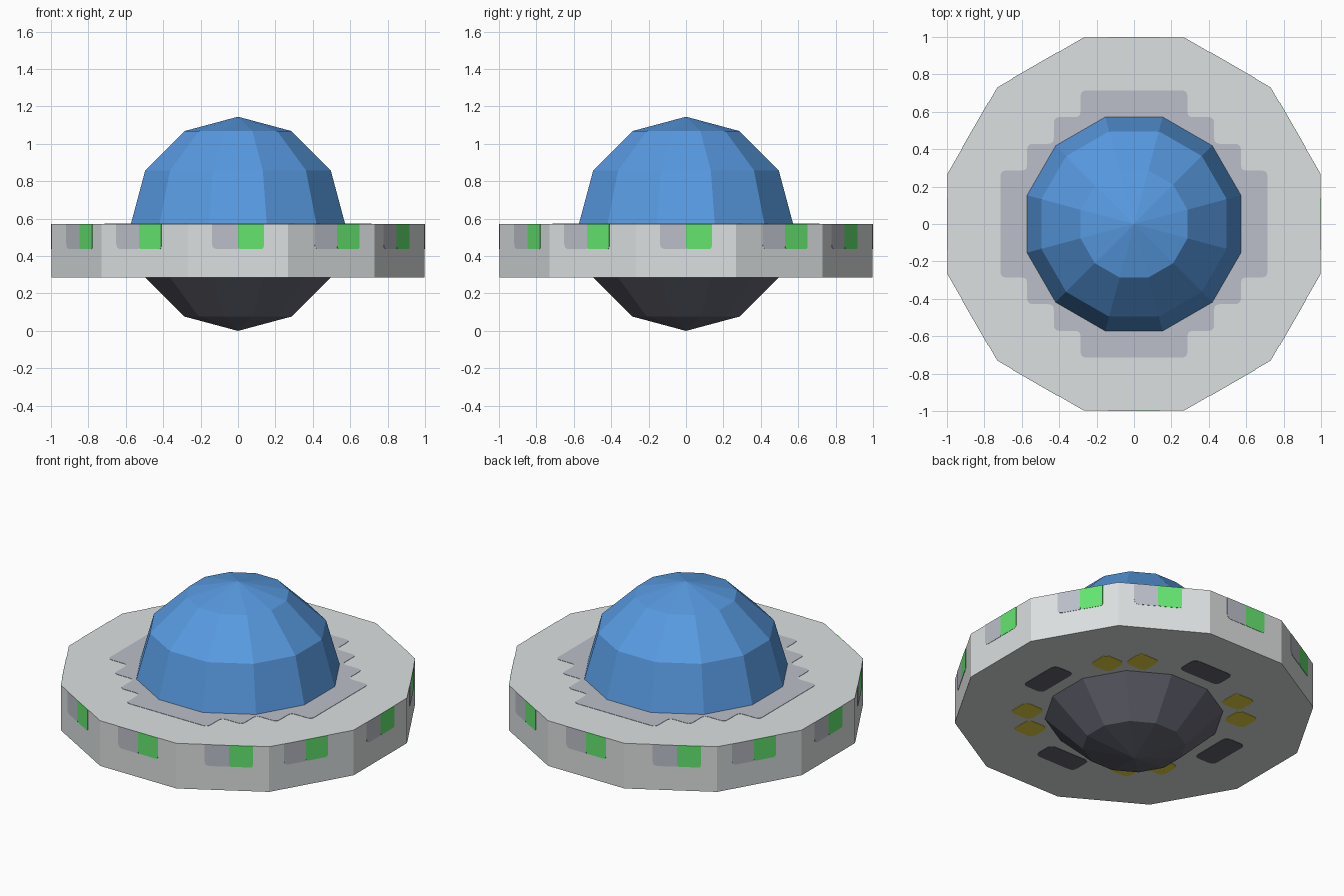
import bpy, bmesh, math
from mathutils import Matrix, Vector

if "Cube" in bpy.data.objects:
    bpy.data.objects.remove(bpy.data.objects["Cube"])

R = 0.5725            # ball radius (to the flats); also its centre height
Z_LOW, Z_TOP = R / 2, R
U = 1 / 7             # spacing of the blocky markings
T = 0.002             # thickness of painted plates


def material(name, hexcode):
    m = bpy.data.materials.new(name)
    c = [int(hexcode[i:i + 2], 16) / 255 for i in (0, 2, 4)]
    m.diffuse_color = [v / 12.92 if v < 0.04 else ((v + 0.055) / 1.055) ** 2.4 for v in c] + [1]
    m.use_nodes = True
    m.node_tree.nodes["Principled BSDF"].inputs["Base Color"].default_value = m.diffuse_color
    return m


light_grey = material("light grey", "DCE0E0")
mid_grey = material("bluish grey", "BBBFC8")
blue = material("canopy blue", "589AE1")
dark = material("dark grey", "62636F")
green = material("lamp green", "64E66F")
yellow = material("thruster yellow", "F2E044")


def finish(bm, name, mat):
    bmesh.ops.recalc_face_normals(bm, faces=bm.faces)
    me = bpy.data.meshes.new(name)
    bm.to_mesh(me)
    bm.free()
    me.materials.append(mat)
    ob = bpy.data.objects.new(name, me)
    bpy.context.collection.objects.link(ob)
    return ob


def lathe(name, profile, mat):
    """Twelve-sided body from (apothem, z) points; flats face the axes."""
    bm = bmesh.new()
    rings = []
    for r, z in profile:
        if r == 0:
            rings.append([bm.verts.new((0, 0, z))] * 12)
            continue
        c = r / math.cos(math.pi / 12)
        angs = [math.radians(15 + 30 * k) for k in range(12)]
        rings.append([bm.verts.new((c * math.cos(a), c * math.sin(a), z)) for a in angs])
    for lo, hi in zip(rings, rings[1:]):
        for k in range(12):
            j = (k + 1) % 12
            quad = list(dict.fromkeys((lo[k], lo[j], hi[j], hi[k])))
            bm.faces.new(quad)
    for ring in (rings[0], rings[-1]):
        if ring[0] is not ring[1]:
            bm.faces.new(ring)
    return finish(bm, name, mat)


def rounded(points, radius):
    """Round each corner of a 2D outline; radius is one number or one per corner."""
    n = len(points)
    radii = radius if isinstance(radius, list) else [radius] * n
    out = []
    for i, p in enumerate(points):
        p = Vector(p)
        r = radii[i]
        if r == 0:
            out.append(p)
            continue
        a = p + (Vector(points[i - 1]) - p).normalized() * r
        b = p + (Vector(points[(i + 1) % n]) - p).normalized() * r
        for t in (0, 0.33, 0.67, 1):
            out.append(a * (1 - t) ** 2 + p * 2 * t * (1 - t) + b * t * t)
    return out


def rect(x0, y0, x1, y1):
    return [(x0, y0), (x1, y0), (x1, y1), (x0, y1)]


def add_plate(bm, outline, matrix):
    """Thin plate, outline in local xy, thickness along local +z."""
    low = [bm.verts.new(matrix @ Vector((p[0], p[1], -T))) for p in outline]
    top = [bm.verts.new(matrix @ Vector((p[0], p[1], T))) for p in outline]
    bm.faces.new(low[::-1])
    bm.faces.new(top)
    n = len(low)
    for i in range(n):
        j = (i + 1) % n
        bm.faces.new((low[i], low[j], top[j], top[i]))


# Main bodies
s3 = math.sqrt(3) / 2
lathe("saucer_disc", [(0.998, Z_LOW), (0.998, Z_TOP)], light_grey)
lathe("canopy_dome", [(R, Z_TOP), (R * s3, R * 1.5), (R / 2, R + R * s3), (0, 2 * R)], blue)
lathe("lower_hull", [(0, 0), (R / 2, R - R * s3), (R * s3, Z_LOW)], dark)

# Stepped panel around the canopy
quarter = [(5, 2), (4, 2), (4, 3), (3, 3), (3, 4), (2, 4), (2, 5)]
steps = []
for k in range(4):
    rot = Matrix.Rotation(k * math.pi / 2, 2)
    steps += [tuple(rot @ Vector((x * U, y * U))) for x, y in quarter]
bm = bmesh.new()
add_plate(bm, rounded(steps, 0.03), Matrix.Translation((0, 0, Z_TOP)))
finish(bm, "canopy_surround", mid_grey)

# Rim lamps with a grey panel beside each
h = Z_TOP - 0.437
lamps, panels = bmesh.new(), bmesh.new()
for k in range(12):
    shift = (0, 0.035, -0.035)[k % 3]
    m = (Matrix.Rotation(math.radians(30 * k), 4, 'Z')
         @ Matrix.Translation((0.998, shift, Z_TOP))
         @ Matrix(((0, 0, 1, 0), (1, 0, 0, 0), (0, 1, 0, 0), (0, 0, 0, 1))))
    add_plate(lamps, rounded(rect(0, -h, 0.138, 0), [0.015, 0.015, 0, 0]), m)
    add_plate(panels, rounded(rect(-0.14, -h, 0, 0), [0.03, 0, 0, 0]), m)
finish(lamps, "rim_lamps", green)
finish(panels, "rim_panels", mid_grey)

# Underside vents and thruster pads
vents, pads = bmesh.new(), bmesh.new()
for k in range(4):
    m = Matrix.Translation((0, 0, Z_LOW)) @ Matrix.Rotation(k * math.pi / 2, 4, 'Z')
    add_plate(vents, rounded(rect(4 * U, -U, 5 * U, U), 0.035), m)
    for x, y in ((2, 3), (3, 2)):
        add_plate(pads, rounded(rect(x * U, y * U, (x + 1) * U, (y + 1) * U), 0.035), m)
finish(vents, "underside_vents", dark)
finish(pads, "thruster_pads", yellow)
